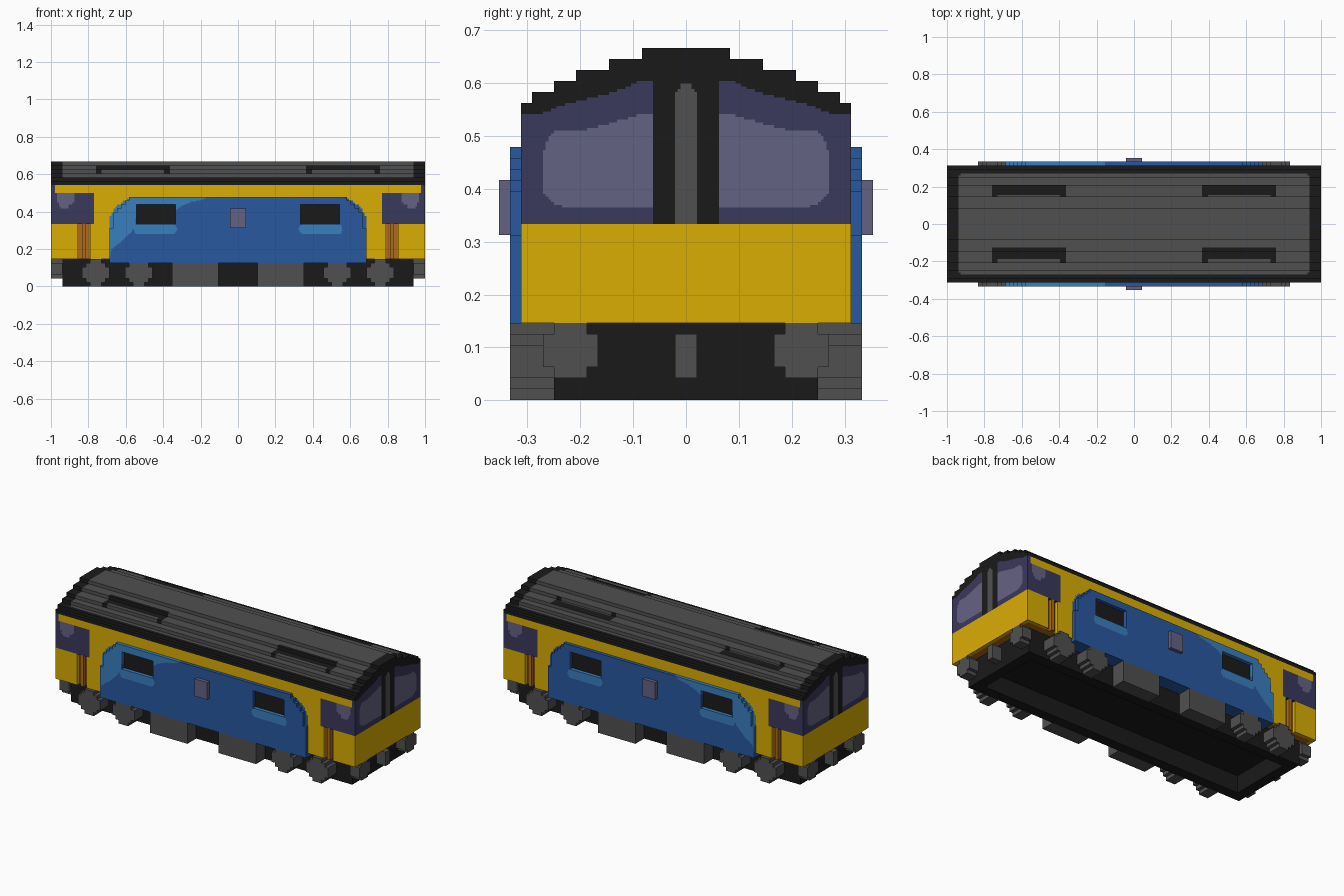
import bpy, bmesh, math
from mathutils import Matrix

cube = bpy.data.objects.get("Cube")
if cube:
    bpy.data.objects.remove(cube, do_unlink=True)

V = 1 / 48          # block size
H = V / 2           # paint cell size


def material(name, rgb):
    lin = [((c / 255 + 0.055) / 1.055) ** 2.4 for c in rgb] + [1]
    m = bpy.data.materials.new(name)
    m.use_nodes = True
    m.diffuse_color = lin
    m.node_tree.nodes["Principled BSDF"].inputs["Base Color"].default_value = lin
    return m


YELLOW, ORANGE, BLUE, SKY, PURPLE, LILAC, BLACK, GREY = range(8)
MATS = [material(*a) for a in (
    ("yellow", (218, 173, 1)), ("dark orange", (176, 108, 24)),
    ("blue", (41, 88, 160)), ("light blue", (56, 126, 190)),
    ("dark purple", (58, 56, 92)), ("lilac glass", (100, 98, 132)),
    ("black", (26, 26, 26)), ("grey", (80, 80, 80)))]


def finish(name, bm):
    bmesh.ops.remove_doubles(bm, verts=bm.verts, dist=1e-5)
    bmesh.ops.recalc_face_normals(bm, faces=bm.faces)
    bmesh.ops.dissolve_limit(bm, angle_limit=0.01, verts=bm.verts, edges=bm.edges,
                             delimit={'MATERIAL'})
    me = bpy.data.meshes.new(name)
    bm.to_mesh(me)
    bm.free()
    for m in MATS:
        me.materials.append(m)
    ob = bpy.data.objects.new(name, me)
    bpy.context.collection.objects.link(ob)
    return ob


def box(name, x0, x1, y0, y1, z0, z1, mat):
    bm = bmesh.new()
    bmesh.ops.create_cube(bm, size=1, matrix=Matrix.Translation(
        ((x0 + x1) / 2, (y0 + y1) / 2, (z0 + z1) / 2))
        @ Matrix.Diagonal((x1 - x0, y1 - y0, z1 - z0, 1)))
    for f in bm.faces:
        f.material_index = mat
    return finish(name, bm)


def plate(name, turn, u0, u1, v0, v1, d0, d1, rule, cell=H):
    """Upright slab of cells, outward at -y then turned; rule(u, v) gives a colour or None."""
    bm = bmesh.new()
    nu, nv = round((u1 - u0) / cell), round((v1 - v0) / cell)
    col = {(i, j): rule(u0 + (i + .5) * cell, v0 + (j + .5) * cell)
           for i in range(nu) for j in range(nv)}
    grid = {}

    def vert(i, j, d):
        if (i, j, d) not in grid:
            grid[i, j, d] = bm.verts.new((u0 + i * cell, -d, v0 + j * cell))
        return grid[i, j, d]

    for (i, j), c in col.items():
        if c is None:
            continue
        ring = [(i, j), (i + 1, j), (i + 1, j + 1), (i, j + 1)]
        faces = [[vert(*p, d1) for p in ring], [vert(*p, d0) for p in reversed(ring)]]
        for k, n in enumerate([(i, j - 1), (i + 1, j), (i, j + 1), (i - 1, j)]):
            if col.get(n) is None:
                a, b = ring[k], ring[(k + 1) % 4]
                faces.append([vert(*a, d0), vert(*b, d0), vert(*b, d1), vert(*a, d1)])
        for f in faces:
            bm.faces.new(f).material_index = c
    bm.transform(Matrix.Rotation(math.radians(turn), 4, 'Z'))
    return finish(name, bm)


def inside(u, v, u0, u1, v0, v1, r=0.0):
    """Point in a rectangle with corner radius r."""
    du = max(u0 + r - u, u - u1 + r, 0)
    dv = max(v0 + r - v, v - v1 + r, 0)
    return math.hypot(du, dv) <= r


def lerp(pts, t):
    for (a, p), (b, q) in zip(pts, pts[1:]):
        if t <= b:
            return p + (q - p) * (t - a) / (b - a)
    return pts[-1][1]


# Roof steps: half width in blocks for each layer, from the eaves up
STEPS = [15, 14, 12, 10, 7, 4]


def roof_half(z):
    k = int((z - 26 * V) / V)
    return STEPS[min(k, 5)] * V


# Paint rules -------------------------------------------------------------
SHADE = [(-.69, .13), (-.677, .20), (-.62, .24), (-.58, .28), (-.55, .32), (-.54, .40),
         (-.33, .41), (-.30, .43), (-.25, .45), (-.2, .46), (-.15, .48)]
CORNER = [(0, .479), (.56, .479), (.58, .47), (.62, .45), (.66, .42), (.69, .365)]
STEPPED = [(0, .49), (.55, .49), (.60, .455), (.64, .42), (.66, .385), (.677, .32), (.69, .3)]


def window(u, v):
    return inside(abs(u), v, 32 * H, 52 * H, 32 * H, 42 * H)


def livery(u, v):
    under = inside(abs(u), v, .325, .557, .28, .333, .025)
    return SKY if under or (u < -.15 and v > lerp(SHADE, u)) else BLUE


def panel_paint(u, v):
    sa, sv = (math.floor(abs(u) / V) + .5) * V, (math.floor(v / V) + .5) * V
    if window(u, v) or sv > lerp(STEPPED, sa):          # block-stepped corners
        return None
    return livery(u, v)


def side_paint(u, v):
    a = abs(u)
    if window(u, v):
        return BLACK
    if v > .5:
        return YELLOW if a < .98 else PURPLE
    if v > .333 and a > .775:
        spot = inside(a, v, .875, .97, .44, .52, .025) or inside(a, v, .90, .96, .415, .47, .025)
        return LILAC if spot else PURPLE
    if v < .333 and 38 * V < a < 41 * V:              # recessed door with rail
        return ORANGE if 39 * V < a < 40 * V else None
    return livery(u, v) if a < 33 * V and v < lerp(CORNER, a) else YELLOW


GLASS_TOP = [(0, .54), (.09, .54), (.14, .525), (.19, .512), (.25, .508), (.262, .495), (.27, .47)]
GLASS_LOW = [(0, .362), (.14, .362), (.23, .366), (.255, .375), (.27, .395)]
ARCH = [(0, .604), (.09, .604), (.13, .585), (.18, .572), (.23, .56), (.27, .544), (.32, .542)]


def end_paint(u, v):
    a = abs(u)
    if a > (14 * V if v < 26 * V else roof_half(v)):
        return None
    if v < 16 * V:
        return YELLOW
    if a < V and v < lerp([(0, .598), (.008, .597), (.02, .58)], a):
        return GREY
    if a < 3 * V or v > lerp(ARCH, a):
        return BLACK
    if a < .27 and lerp(GLASS_LOW, a) < v < lerp(GLASS_TOP, a):
        return LILAC
    return PURPLE


def roof_paint(x, y):
    a, b = abs(x), abs(y)
    tip = abs(a - .56) > .165
    if y > 0:                                          # vents notched along one edge
        near, far = (.144 if tip else .157), .207
    else:
        near, far = .13, (.209 if tip else .19)
    if .36 < a < .76 and near < b < far:
        return BLACK
    return GREY if inside(a, b, -1, .94, -1, .272, .03) else BLACK


# Body --------------------------------------------------------------------
box("body_core", -47 * V, 47 * V, -14 * V, 14 * V, 7 * V, 26 * V, ORANGE)
for side, turn, flip in (("front", 0, 1), ("back", 180, -1)):
    plate(side + "_body_side", turn, -1, 1, 7 * V, 26 * V, 14 * V, 15 * V,
          lambda u, v: side_paint(flip * u, v))
    plate(side + "_blue_panel", turn, -33 * V, 33 * V, 6 * V, 23 * V, 15 * V, 16 * V,
          lambda u, v: panel_paint(flip * u, v), H / 2)
    plate(side + "_badge", turn, -2 * V, 2 * V, 15 * V, 20 * V, 16 * V, 17 * V,
          lambda u, v: LILAC, V)
box("blue_floor", -33 * V, 33 * V, -15 * V, 15 * V, 6 * V, 7 * V, BLUE)

# Stepped roof, coloured by position in plan
bm = bmesh.new()
prof = []
for k, w in enumerate(STEPS):
    prof += [(w * V, (26 + k) * V), (w * V, (27 + k) * V)]
    nxt = STEPS[k + 1] if k < 5 else -4
    prof += [((w - n / 2) * V, (27 + k) * V) for n in range(1, 2 * (w - nxt))]
prof += [(-4 * V, 32 * V)]
for k in range(5, -1, -1):
    w = STEPS[k]
    if k < 5:
        i = STEPS[k + 1]
        prof += [(-(i + n / 2) * V, (27 + k) * V) for n in range(1, 2 * (w - i) + 1)]
    prof += [(-w * V, (26 + k) * V)]
rows = [[bm.verts.new((-47 * V + i * H, y, z)) for y, z in prof] for i in range(189)]
for r, s in zip(rows, rows[1:]):
    for j in range(len(prof) - 1):
        f = bm.faces.new((r[j], s[j], s[j + 1], r[j + 1]))
        c = f.calc_center_median()
        f.material_index = roof_paint(c.x, c.y)
    bm.faces.new((r[0], r[-1], s[-1], s[0])).material_index = BLACK
finish("roof", bm)

# Cab ends with buffers and coupling
WIDTHS = [1.5, 2.5, 2.5, 2.5, 1.5]
for end, turn in (("left", 90), ("right", -90)):
    plate(end + "_cab_end", turn, -15 * V, 15 * V, 7 * V, 32 * V, 47 * V, 1, end_paint, H / 2)
    for s in (-1, 1):
        mid = s * 10.5 * V
        plate(end + "_buffer", turn, mid - 2.5 * V, mid + 2.5 * V, 2 * V, 7 * V, 45 * V, 1,
              lambda u, v: GREY if abs(u - mid) < WIDTHS[int(v / V) - 2] * V else None, V)
    plate(end + "_coupling", turn, -V, V, 2 * V, 6 * V, 45 * V, 1, lambda u, v: GREY, V)

# Underframe: hollow from below
box("frame_floor", -45 * V, 45 * V, -12 * V, 12 * V, 5 * V, 7 * V, BLACK)
for s in (-1, 1):
    ya, yb = sorted((s * 9 * V, s * 12 * V))
    box("frame_rail", -45 * V, 45 * V, ya, yb, 0, 5 * V, BLACK)
    xa, xb = sorted((s * 42 * V, s * 45 * V))
    box("frame_beam", xa, xb, -9 * V, 9 * V, 0, 5 * V, BLACK)

# Wheels and tanks
TREAD = [1.5, 2.5, 3.5, 3.5, 3.5, 2.5, 1.5]
for side, turn in (("front", 0), ("back", 180)):
    for s in (-1, 1):
        for c, top in ((36.5, 7), (25.5, 6)):
            mid = s * c * V
            plate(side + "_wheel", turn, mid - 3.5 * V, mid + 3.5 * V, 0, top * V, 12 * V, 16 * V,
                  lambda u, v: GREY if abs(u - mid) < TREAD[int(v / V)] * V else None, V)
        mid = s * 11 * V
        plate(side + "_tank", turn, mid - 6 * V, mid + 6 * V, 0, 6 * V, 12 * V, 16 * V,
              lambda u, v: GREY, V)
